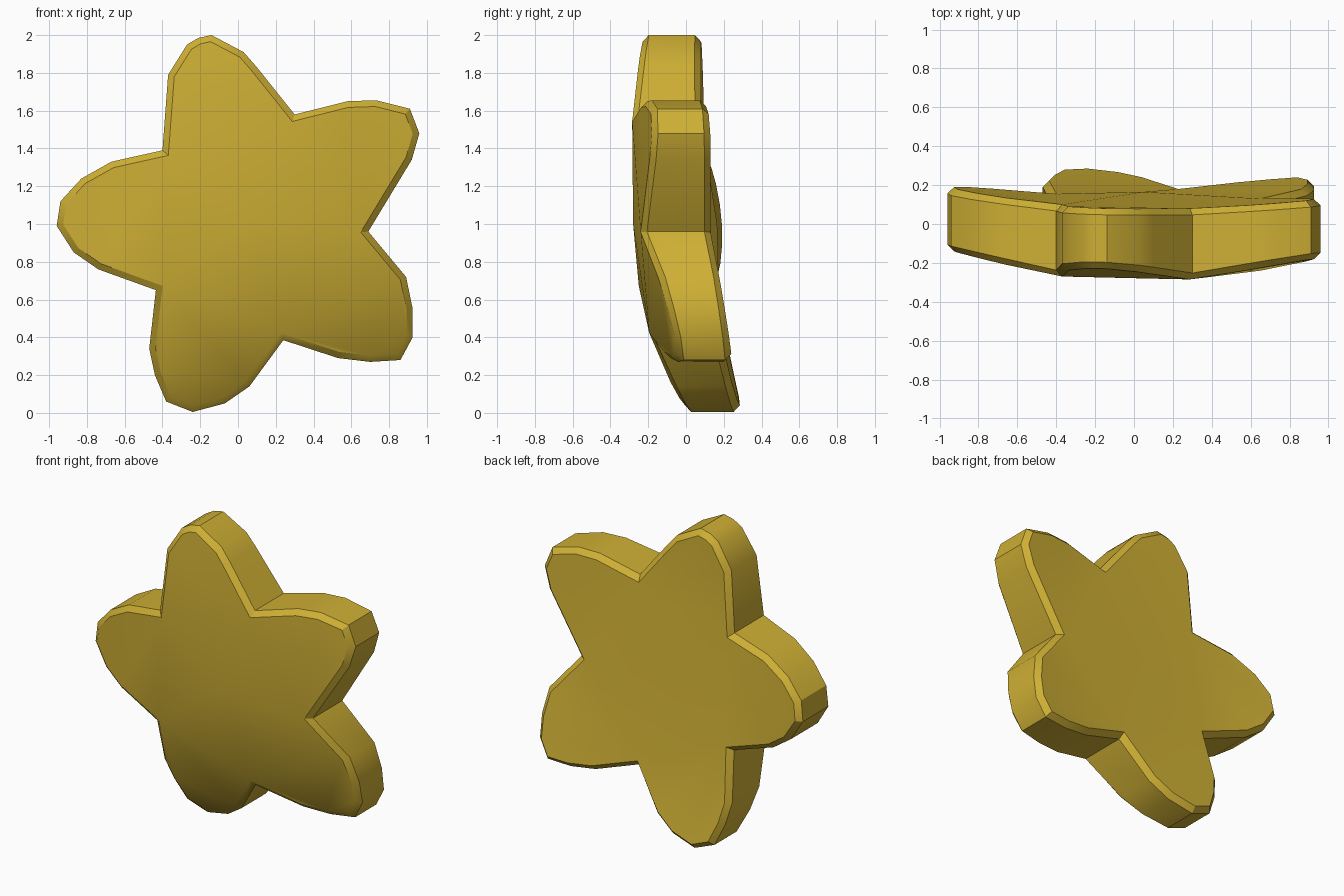
import bpy, bmesh
from mathutils import Vector

if "Cube" in bpy.data.objects:
    bpy.data.objects.remove(bpy.data.objects["Cube"])

# Each arm: start notch (x, z, front y, back y), rounded outline (x, z), tip index, tip front/back y
ARMS = [
    ((-.40, 1.39, -.27, .10), [(-.37, 1.79), (-.27, 1.95), (-.21, 1.985), (-.14, 2.0), (.03, 1.91), (.10, 1.83)], 3, (-.23, .08)),
    ((.30, 1.58, -.285, .08), [(.58, 1.65), (.73, 1.655), (.91, 1.61), (.96, 1.48), (.92, 1.34)], 2, (-.185, .12)),
    ((.69, .96, -.24, .13), [(.89, .72), (.925, .55), (.925, .40), (.86, .28), (.70, .27), (.53, .29)], 3, (-.045, .24)),
    ((.24, .385, -.195, .18), [(.06, .14), (-.07, .05), (-.24, .005), (-.38, .06), (-.44, .20), (-.47, .34)], 2, (-.005, .285)),
    ((-.435, .65, -.25, .155), [(-.74, .76), (-.87, .85), (-.96, .99), (-.94, 1.12), (-.83, 1.24), (-.67, 1.33)], 2, (-.14, .19)),
]
CENTRE = (.05, 1.0, -.28, .165)
BEVEL = .033


def plane_y(p, a, b, c):
    """Depth at p on the plane through three (x, z, y) points."""
    n = (Vector(b) - Vector(a)).cross(Vector(c) - Vector(a))
    return a[2] - (n.x * (p[0] - a[0]) + n.y * (p[1] - a[1])) / n.z


# Outline with depth of the front and back surface at every point
outline, depth, notch_ids = [], [], []
for i, (notch, pts, ti, tip_y) in enumerate(ARMS):
    nxt = ARMS[(i + 1) % 5][0]
    notch_ids.append(len(outline))
    outline.append(Vector(notch[:2]))
    depth.append(notch[2:])
    for p in pts:
        ys = []
        for s in (0, 1):
            tri = [(n[0], n[1], n[2 + s]) for n in (notch, nxt)]
            ys.append(plane_y(p, tri[0], tri[1], (*pts[ti], tip_y[s])))
        outline.append(Vector(p))
        depth.append(ys)
N = len(outline)


def inset(i):
    """Mitred inward offset of an outline point (outline runs clockwise)."""
    d1 = (outline[i] - outline[i - 1]).normalized()
    d2 = (outline[(i + 1) % N] - outline[i]).normalized()
    n1, n2 = Vector((d1.y, -d1.x)), Vector((d2.y, -d2.x))
    return outline[i] + (n1 + n2) * (BEVEL / (1 + n1.dot(n2)))


# Four rings: front face, front rim, back rim, back face
bm = bmesh.new()
rings = []
for s, push, inner in ((0, 0, True), (0, BEVEL, False), (1, -BEVEL, False), (1, 0, True)):
    ring = []
    for i in range(N):
        p = inset(i) if inner else outline[i]
        ring.append(bm.verts.new((p.x, depth[i][s] + push, p.y)))
    rings.append(ring)
for a, b in zip(rings, rings[1:]):
    for i in range(N):
        j = (i + 1) % N
        bm.faces.new((a[i], a[j], b[j], b[i]))

# Front and back caps: one face per arm and a fan over the body
for s, ring in ((0, rings[0]), (1, rings[3])):
    mid = bm.verts.new((CENTRE[0], CENTRE[2 + s], CENTRE[1]))
    for k, a in enumerate(notch_ids):
        b = notch_ids[(k + 1) % 5]
        stop = b if b > a else N
        bm.faces.new([ring[i] for i in range(a, stop)] + [ring[b]])
        bm.faces.new((ring[a], ring[b], mid))
bmesh.ops.recalc_face_normals(bm, faces=bm.faces)

mesh = bpy.data.meshes.new("star_body")
bm.to_mesh(mesh)
bm.free()
star = bpy.data.objects.new("star_body", mesh)
bpy.context.collection.objects.link(star)

# Golden yellow
mat = bpy.data.materials.new("golden_yellow")
mat.diffuse_color = (.62, .43, .035, 1)
mat.use_nodes = True
mat.node_tree.nodes["Principled BSDF"].inputs["Base Color"].default_value = mat.diffuse_color
mesh.materials.append(mat)

bpy.context.view_layer.objects.active = star
star.select_set(True)
bpy.ops.object.shade_smooth_by_angle(angle=.52)
